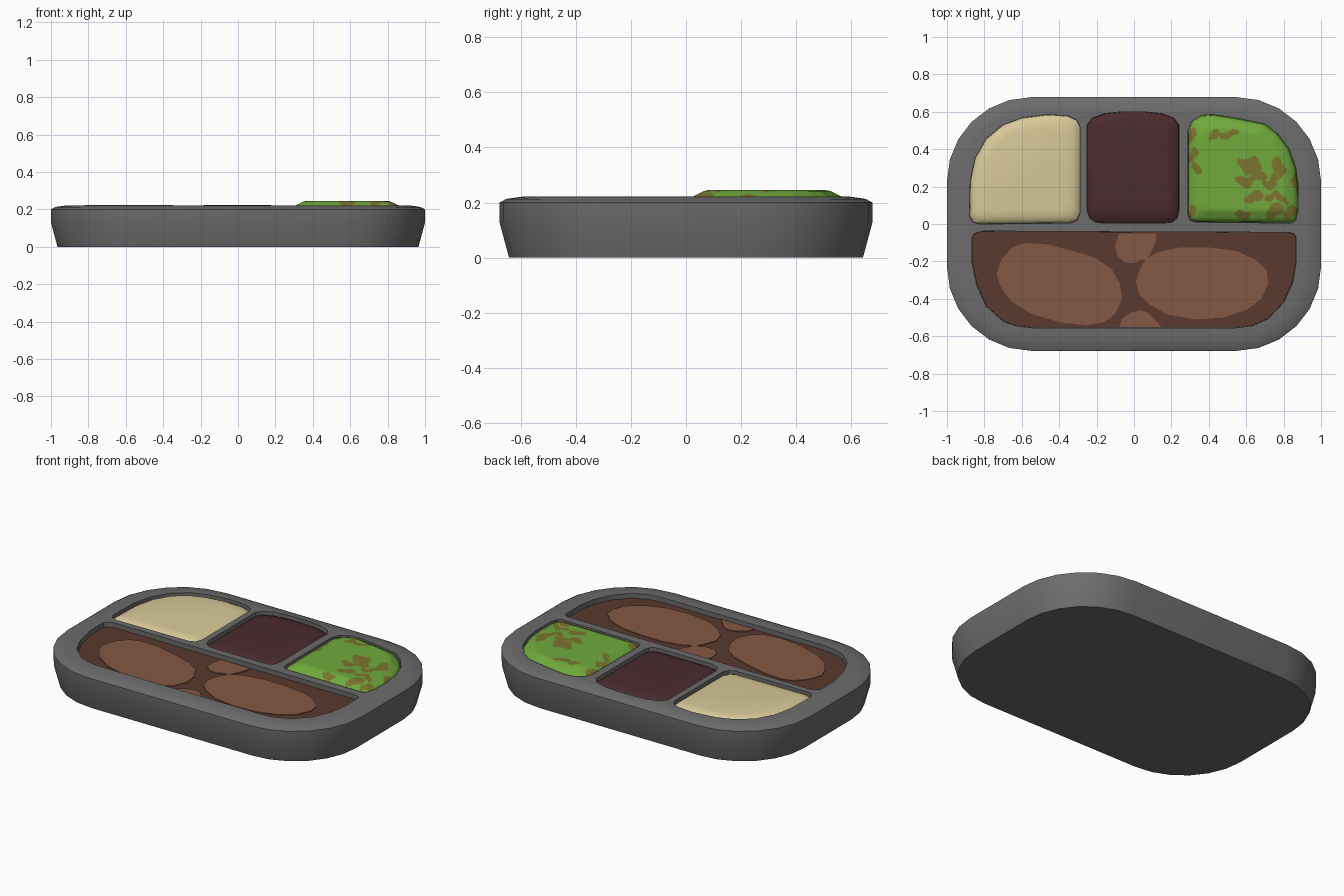
import bpy, bmesh, math
from mathutils import Vector

if "Cube" in bpy.data.objects:
    bpy.data.objects.remove(bpy.data.objects["Cube"])


def mat(name, r, g, b):
    m = bpy.data.materials.new(name)
    lin = [((c / 255 + 0.055) / 1.055) ** 2.4 for c in (r, g, b)]
    m.diffuse_color = (*lin, 1)
    m.use_nodes = True
    m.node_tree.nodes["Principled BSDF"].inputs["Base Color"].default_value = m.diffuse_color
    return m


GREY = mat("tray grey", 108, 108, 108)
CREAM = mat("mash cream", 217, 202, 153)
PLUM = mat("dessert plum", 74, 43, 46)
GREEN = mat("vegetable green", 112, 170, 60)
OLIVE = mat("vegetable olive", 124, 116, 46)
GRAVY = mat("gravy brown", 90, 58, 45)
MEAT = mat("meat brown", 132, 88, 67)


def finish(bm, name, mats, angle=30):
    bmesh.ops.recalc_face_normals(bm, faces=bm.faces)
    me = bpy.data.meshes.new(name)
    bm.to_mesh(me)
    bm.free()
    ob = bpy.data.objects.new(name, me)
    bpy.context.collection.objects.link(ob)
    for m in mats:
        me.materials.append(m)
    smooth(ob, angle)
    return ob


def smooth(ob, angle=30):
    bpy.ops.object.select_all(action='DESELECT')
    ob.select_set(True)
    bpy.context.view_layer.objects.active = ob
    bpy.ops.object.shade_smooth_by_angle(angle=math.radians(angle))


def loft(bm, loops, bottom=True):
    """Skin a stack of equal-length point loops and cap the ends."""
    rings = [[bm.verts.new(p) for p in l] for l in loops]
    n = len(rings[0])
    for a, b in zip(rings, rings[1:]):
        for i in range(n):
            j = (i + 1) % n
            bm.faces.new((a[i], a[j], b[j], b[i]))
    if bottom:
        bm.faces.new(rings[0][::-1])
    bm.faces.new(rings[-1])


def rounded(inset, z, hx=1.0, hy=0.678, r=0.45, seg=6):
    pts = []
    for k, (sx, sy) in enumerate([(1, 1), (-1, 1), (-1, -1), (1, -1)]):
        for s in range(seg + 1):
            a = math.pi / 2 * (k + s / seg)
            pts.append((sx * (hx - r) + (r - inset) * math.cos(a),
                        sy * (hy - r) + (r - inset) * math.sin(a), z))
    return pts


def resample(pts, n):
    """Spread n points evenly along a closed outline."""
    P = [Vector(p) for p in pts]
    L = [(P[(i + 1) % len(P)] - P[i]).length for i in range(len(P))]
    out, i, acc = [], 0, 0
    for k in range(n):
        d = sum(L) * k / n
        while d > acc + L[i] and i < len(P) - 1:
            acc += L[i]
            i += 1
        out.append(P[i].lerp(P[(i + 1) % len(P)], (d - acc) / L[i]))
    return out


def scaled(pts, s, z):
    cx = (min(p[0] for p in pts) + max(p[0] for p in pts)) / 2
    cy = (min(p[1] for p in pts) + max(p[1] for p in pts)) / 2
    return [(cx + (p[0] - cx) * s, cy + (p[1] - cy) * s, z) for p in pts]


# Compartment outlines
cream_cell = [(-.86, .01), (-.83, .0), (-.34, .005), (-.305, .02), (-.288, .06), (-.288, .52),
              (-.305, .555), (-.35, .577), (-.46, .585), (-.6, .567), (-.7, .53), (-.79, .455),
              (-.85, .35), (-.875, .23), (-.88, .04)]
plum_cell = [(-.25, .07), (-.235, .03), (-.205, .01), (-.16, .005), (.16, .005), (.205, .01),
             (.23, .03), (.24, .07), (.24, .53), (.215, .565), (.15, .59), (.05, .6), (-.06, .6),
             (-.16, .59), (-.225, .565), (-.25, .53)]
green_cell = [(.288, .05), (.3, .02), (.33, .01), (.84, .005), (.865, .02), (.876, .07), (.878, .2),
              (.865, .3), (.83, .4), (.77, .48), (.7, .535), (.55, .565), (.42, .585), (.36, .58),
              (.31, .55), (.288, .5)]
meat_cell = [(-.868, -.07), (-.868, -.2), (-.84, -.33), (-.79, -.44), (-.7, -.52), (-.63, -.545),
             (-.54, -.555), (.54, -.555), (.63, -.545), (.72, -.505), (.8, -.42), (.85, -.31),
             (.868, -.2), (.868, -.075), (.855, -.052), (.83, -.045), (-.81, -.038), (-.85, -.05)]

# Tray body, with the compartments cut into it
bm = bmesh.new()
loft(bm, [rounded(.035, 0), rounded(0, .13), rounded(0, .2), rounded(.025, .213),
          rounded(.08, .221)])
tray = finish(bm, "tray", [GREY])
bm = bmesh.new()
for cell in (cream_cell, plum_cell, green_cell, meat_cell):
    loft(bm, [scaled(cell, 1, .18), scaled(cell, 1, .3)])
cutter = finish(bm, "compartment_cutter", [GREY])
cutter.hide_render = True
mod = tray.modifiers.new("compartments", 'BOOLEAN')
mod.operation, mod.object, mod.solver = 'DIFFERENCE', cutter, 'EXACT'
bpy.context.view_layer.objects.active = tray
bpy.ops.object.modifier_apply(modifier=mod.name)
bpy.data.objects.remove(cutter)
smooth(tray)


# Food fillings, as shallow mounds
def filling(name, cell, profile, m):
    b = bmesh.new()
    loft(b, [scaled(cell, s, z) for s, z in profile], bottom=False)
    return finish(b, name, [m], 40)


filling("mash", cream_cell, [(.998, .18), (.995, .195), (.95, .209), (.87, .22), (.75, .224)], CREAM)
filling("dessert", plum_cell, [(.998, .18), (.995, .195), (.93, .21), (.84, .22), (.7, .223)], PLUM)
filling("gravy", meat_cell, [(.998, .181), (.997, .192)], GRAVY)

# Vegetables: fine rings, with olive patches chosen by position
patches = [(.62, .315, .06, .045), (.77, .285, .035, .065), (.67, .255, .05, .03), (.6, .23, .05, .03),
           (.73, .215, .04, .025), (.65, .14, .05, .03), (.58, .05, .045, .025), (.75, .07, .045, .04),
           (.74, .15, .035, .02), (.83, .07, .03, .04), (.87, .22, .025, .06), (.3, .46, .035, .04),
           (.315, .36, .025, .04), (.33, .29, .025, .03), (.305, .05, .02, .04), (.5, .48, .05, .02),
           (.43, .47, .025, .03), (.8, .13, .03, .02)]
steps = [(.998, .18), (.985, .205), (.93, .222), (.8, .241), (.74, .245), (.02, .245)]
veg_profile = []
for (s0, z0), (s1, z1) in zip(steps, steps[1:]):
    n = max(1, round((s0 - s1) / .025))
    veg_profile += [(s0 + (s1 - s0) * i / n, z0 + (z1 - z0) * i / n) for i in range(n)]
veg_profile.append(steps[-1])
veg = filling("vegetables", resample(green_cell, 160), veg_profile, GREEN)
veg.data.materials.append(OLIVE)
for f in veg.data.polygons:
    x, y, _ = f.center
    wx, wy = x + .012 * math.sin(y * 60), y + .012 * math.sin(x * 55)
    f.material_index = int(any(((wx - a) / p) ** 2 + ((wy - b) / q) ** 2 < 1
                               for a, b, p, q in patches))

# Meat pieces: thin plates lying on the gravy
pieces = {
    "meat_left": [(-.735, -.27), (-.71, -.19), (-.65, -.125), (-.58, -.1), (-.46, -.11), (-.32, -.145),
                  (-.2, -.185), (-.12, -.24), (-.075, -.32), (-.065, -.4), (-.1, -.48), (-.16, -.525),
                  (-.25, -.542), (-.4, -.525), (-.55, -.48), (-.66, -.41), (-.71, -.34)],
    "meat_right": [(.01, -.31), (.03, -.24), (.06, -.19), (.13, -.15), (.25, -.125), (.4, -.125),
                   (.55, -.145), (.65, -.19), (.71, -.25), (.718, -.32), (.68, -.4), (.6, -.46),
                   (.48, -.5), (.33, -.51), (.18, -.485), (.08, -.43), (.03, -.38)],
    "meat_scrap_back": [(-.08, -.05), (-.1, -.11), (-.09, -.17), (-.05, -.205), (0, -.21), (.04, -.19),
                        (.07, -.19), (.09, -.15), (.115, -.1), (.12, -.05)],
    "meat_scrap_front": [(-.08, -.552), (-.065, -.51), (-.02, -.475), (.03, -.46), (.07, -.47),
                         (.1, -.5), (.15, -.552)],
}
for i, (name, pts) in enumerate(pieces.items()):
    bm = bmesh.new()
    top = .196 + .0004 * i
    loft(bm, [[(x, y, .191) for x, y in pts], [(x, y, top) for x, y in pts]])
    finish(bm, name, [MEAT])
